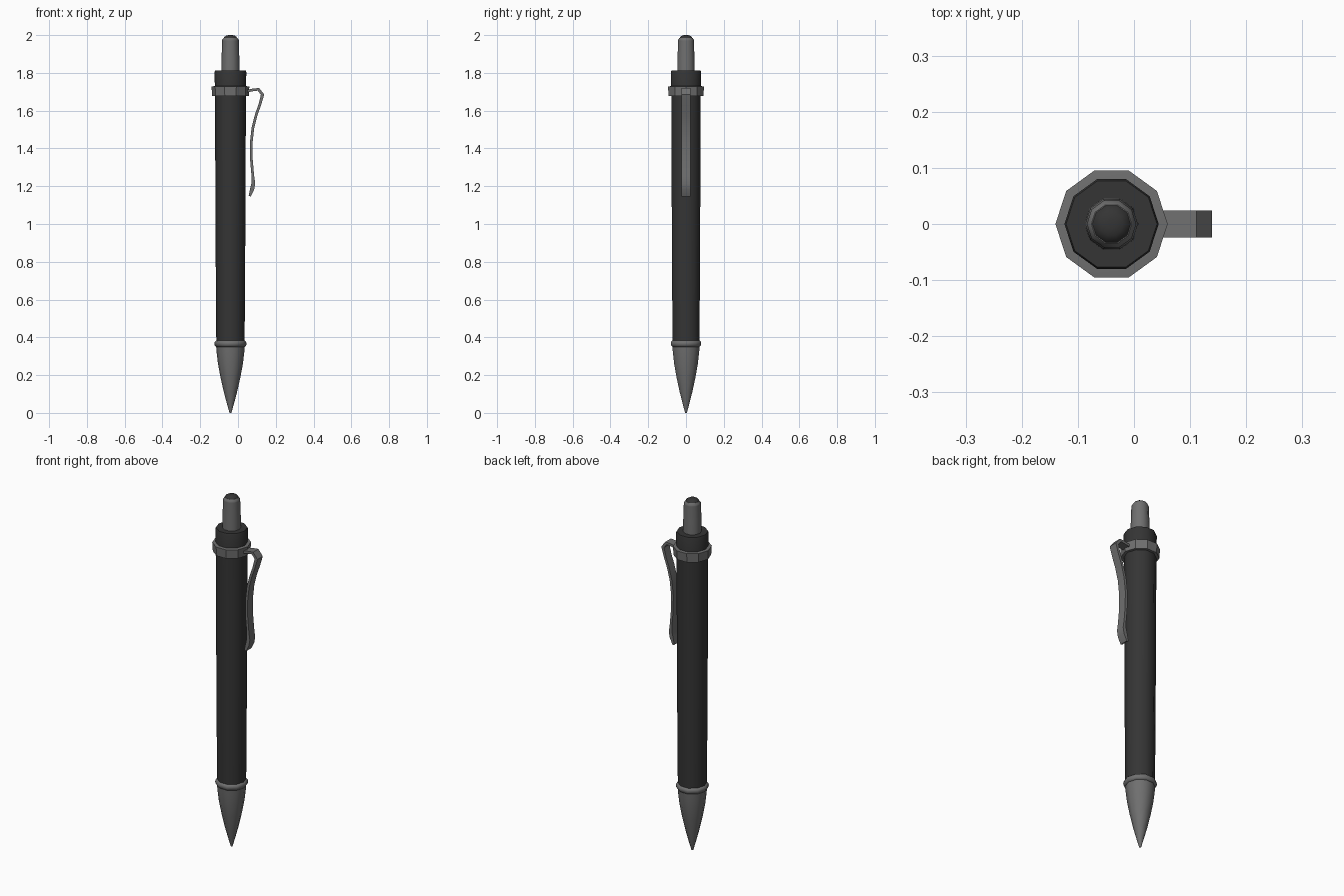
import bpy, bmesh, math
from mathutils import Vector

if "Cube" in bpy.data.objects:
    bpy.data.objects.remove(bpy.data.objects["Cube"])

AXIS_X = -0.04
SIDES = 10


def material(name, value):
    m = bpy.data.materials.new(name)
    m.diffuse_color = (value, value, value, 1)
    m.use_nodes = True
    m.node_tree.nodes["Principled BSDF"].inputs["Base Color"].default_value = m.diffuse_color
    return m


DARK = material("dark_rubber", 0.035)
METAL = material("grey_metal", 0.16)


def finish(name, bm, mat, angle):
    bmesh.ops.recalc_face_normals(bm, faces=bm.faces)
    me = bpy.data.meshes.new(name)
    bm.to_mesh(me)
    bm.free()
    me.materials.append(mat)
    ob = bpy.data.objects.new(name, me)
    bpy.context.collection.objects.link(ob)
    bpy.ops.object.select_all(action='DESELECT')
    ob.select_set(True)
    bpy.context.view_layer.objects.active = ob
    bpy.ops.object.shade_smooth_by_angle(angle=math.radians(angle))
    return ob


def skin(bm, loops):
    """Bridge equal-length closed loops of points and cap both ends."""
    rows = [[bm.verts.new(p) for p in loop] for loop in loops]
    n = len(rows[0])
    for a, b in zip(rows, rows[1:]):
        for i in range(n):
            j = (i + 1) % n
            bm.faces.new((a[i], a[j], b[j], b[i]))
    bm.faces.new(rows[0])
    bm.faces.new(rows[-1])


def lathe(name, profile, mat, angle=40):
    """Ten-sided turned part from (radius, height) pairs."""
    bm = bmesh.new()
    turn = 2 * math.pi / SIDES
    skin(bm, [[(AXIS_X + r * math.cos(i * turn), r * math.sin(i * turn), z)
               for i in range(SIDES)] for r, z in profile])
    return finish(name, bm, mat, angle)


# Pointed metal tip with its collar bead
lathe("tip", [(0.005, 0), (0.019, 0.05), (0.035, 0.11), (0.053, 0.19),
              (0.066, 0.26), (0.073, 0.32), (0.076, 0.355)], METAL)
lathe("tip_collar", [(0.076, 0.35), (0.083, 0.357), (0.085, 0.367),
                     (0.083, 0.377), (0.074, 0.384)], METAL, 50)

# Slightly tapered dark barrel, running up through the clip ring
lathe("barrel", [(0.075, 0.38), (0.078, 0.8), (0.082, 1.68), (0.084, 1.805),
                 (0.081, 1.812)], DARK)

# Clip ring
lathe("clip_ring", [(0.08, 1.677), (0.097, 1.677), (0.1, 1.728),
                    (0.082, 1.73)], METAL, 30)

# Push button and its dark domed cap
lathe("button", [(0.048, 1.8), (0.047, 1.88), (0.044, 1.97), (0.044, 1.975),
                 (0.036, 1.986)], METAL)
lathe("button_dome", [(0.037, 1.98), (0.032, 1.991), (0.021, 1.998),
                      (0.008, 2.0)], DARK)

# Bent clip: (x, z, half thickness) along its centre line
path = [(0.045, 1.703, 0.007), (0.08, 1.71, 0.007), (0.108, 1.713, 0.008),
        (0.130, 1.685, 0.009), (0.115, 1.63, 0.007), (0.097, 1.58, 0.007),
        (0.079, 1.51, 0.007), (0.070, 1.43, 0.007), (0.071, 1.34, 0.007),
        (0.078, 1.26, 0.007), (0.081, 1.215, 0.010), (0.075, 1.185, 0.011),
        (0.062, 1.147, 0.006)]
HALF_WIDTH = 0.024
bm = bmesh.new()
loops = []
for i, (x, z, t) in enumerate(path):
    p, q = path[max(i - 1, 0)], path[min(i + 1, len(path) - 1)]
    d = Vector((q[0] - p[0], q[1] - p[1])).normalized()
    nx, nz = -d.y * t, d.x * t
    loops.append([(x + s * nx, y, z + s * nz) for s, y in
                  ((1, -HALF_WIDTH), (1, HALF_WIDTH), (-1, HALF_WIDTH), (-1, -HALF_WIDTH))])
skin(bm, loops)
finish("clip", bm, METAL, 30)
